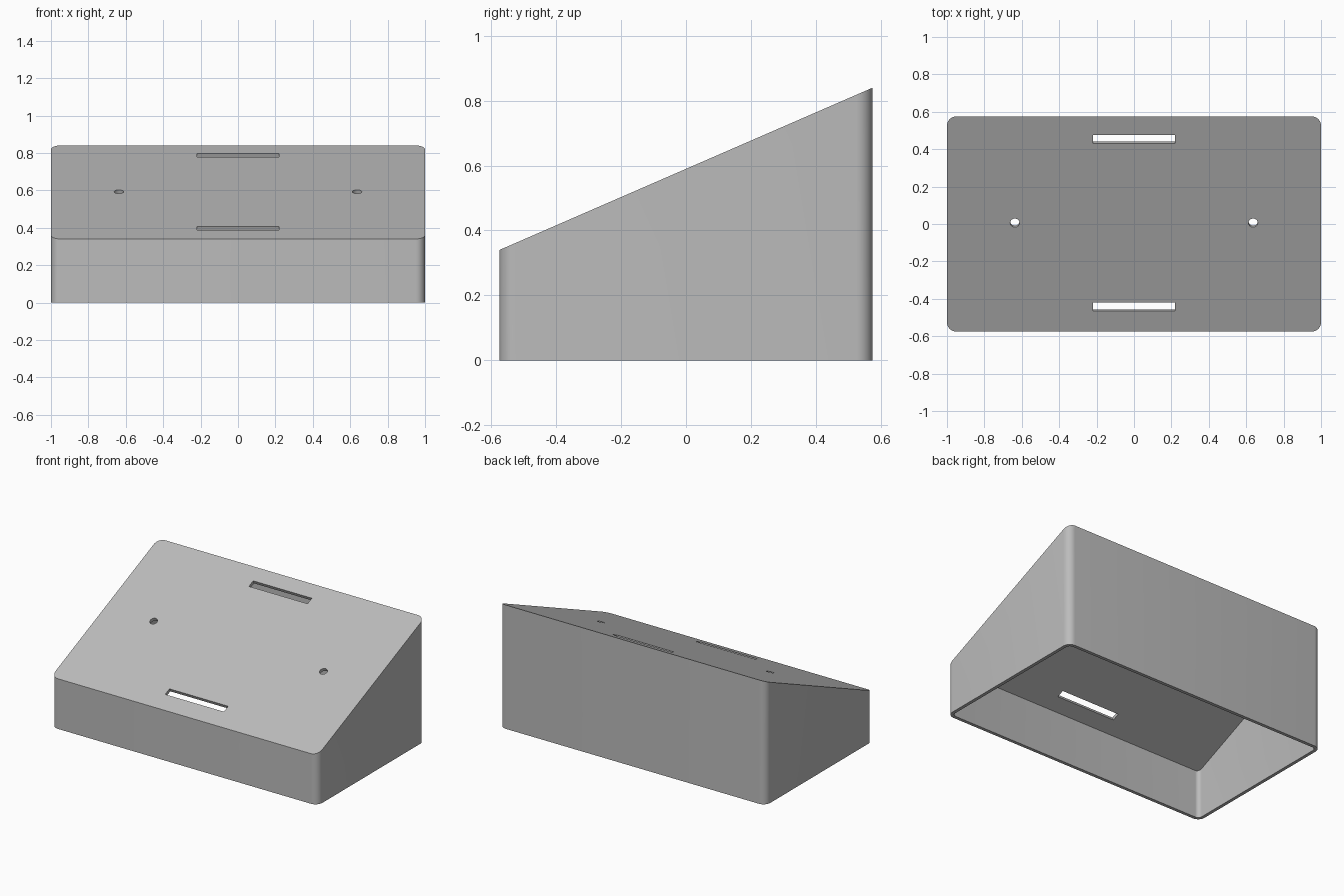
import bpy, bmesh, math
from mathutils import Matrix, Vector

if "Cube" in bpy.data.objects:
    bpy.data.objects.remove(bpy.data.objects["Cube"], do_unlink=True)

HALF_X, HALF_Y = 1.0, 0.575
FRONT_Z, BACK_Z = 0.34, 0.84
RADIUS, WALL, STEPS = 0.05, 0.022, 8
SLOPE = (BACK_Z - FRONT_Z) / (2 * HALF_Y)
TILT = math.atan(SLOPE)

grey = bpy.data.materials.new("plain grey")
grey.use_nodes = True
colour = (0.5, 0.5, 0.5, 1)
grey.diffuse_color = colour
grey.node_tree.nodes["Principled BSDF"].inputs["Base Color"].default_value = colour


def top_z(y):
    return (FRONT_Z + BACK_Z) / 2 + SLOPE * y


def make_object(name, bm):
    bmesh.ops.recalc_face_normals(bm, faces=bm.faces)
    mesh = bpy.data.meshes.new(name)
    bm.to_mesh(mesh)
    bm.free()
    mesh.materials.append(grey)
    obj = bpy.data.objects.new(name, mesh)
    bpy.context.collection.objects.link(obj)
    return obj


def rounded_outline(inset):
    """Rounded rectangle, counter-clockwise, pulled in by inset."""
    r = RADIUS - inset
    points = []
    for corner, (sx, sy) in enumerate([(1, 1), (-1, 1), (-1, -1), (1, -1)]):
        for i in range(STEPS + 1):
            a = (corner + i / STEPS) * math.pi / 2
            points.append((sx * (HALF_X - RADIUS) + r * math.cos(a),
                           sy * (HALF_Y - RADIUS) + r * math.sin(a)))
    return points


def shell_loops(bm, inset, drop):
    """Open-bottomed skin: walls plus sloping lid; returns the bottom loop."""
    outline = rounded_outline(inset)
    low = [bm.verts.new((x, y, 0)) for x, y in outline]
    high = [bm.verts.new((x, y, top_z(y) - drop)) for x, y in outline]
    bridge(bm, low, high)
    bm.faces.new(high)
    return low


def bridge(bm, a, b):
    for i in range(len(a)):
        j = (i + 1) % len(a)
        bm.faces.new((a[i], a[j], b[j], b[i]))


# Hollow wedge body, open underneath
bm = bmesh.new()
outer = shell_loops(bm, 0, 0)
inner = shell_loops(bm, WALL, WALL / math.cos(TILT))
bridge(bm, outer, inner)
body = make_object("wedge_enclosure", bm)

# Cutters square to the sloping panel: two slots and two screw holes
bm = bmesh.new()


def on_panel(x, y):
    return Matrix.Translation(Vector((x, y, top_z(y)))) @ Matrix.Rotation(TILT, 4, "X")


for y in (-0.443, 0.454):
    bmesh.ops.create_cube(bm, size=1, matrix=on_panel(0, y) @ Matrix.Diagonal((0.44, 0.05, 0.1, 1)))
for x in (-0.637, 0.637):
    bmesh.ops.create_cone(bm, cap_ends=True, segments=24, radius1=0.025, radius2=0.025,
                          depth=0.1, matrix=on_panel(x, 0.006))
cutter = make_object("panel_cutter", bm)
cutter.hide_render = True

cut = body.modifiers.new("panel openings", "BOOLEAN")
cut.operation = "DIFFERENCE"
cut.solver = "EXACT"
cut.object = cutter
bpy.context.view_layer.objects.active = body
body.select_set(True)
bpy.ops.object.modifier_apply(modifier=cut.name)
bpy.data.objects.remove(cutter, do_unlink=True)

# Smooth the rounded corners, keep the edges crisp
bpy.ops.object.shade_smooth_by_angle(angle=math.radians(30))
